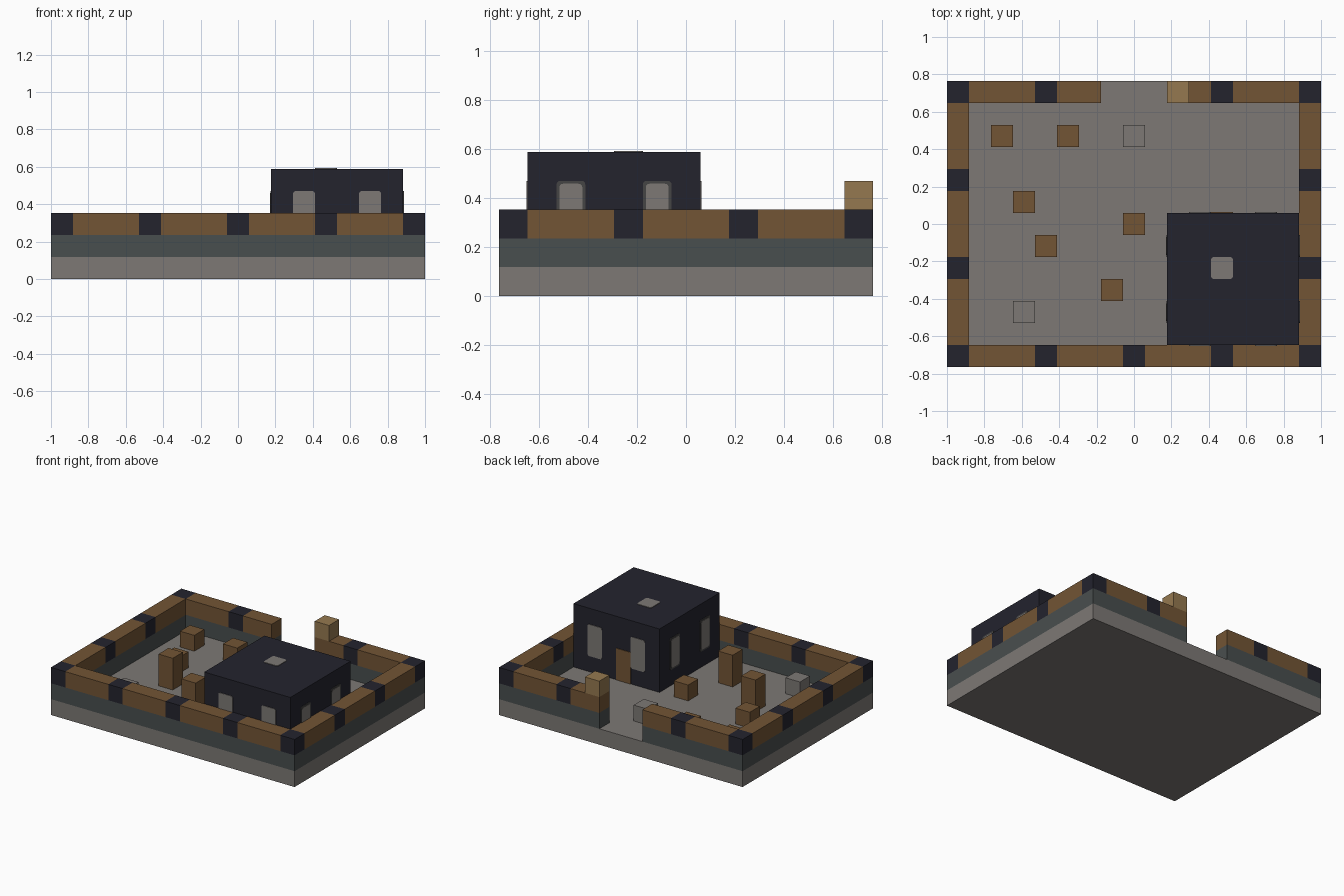
import bpy, bmesh
from mathutils import Vector

cube = bpy.data.objects.get("Cube")
if cube:
    bpy.data.objects.remove(cube, do_unlink=True)

# The model sits on a 17 x 13 grid of cubic cells
NX, NY = 17, 13
CELL = 2 / NX
PLATE = 0.004


def material(name, rgb):
    m = bpy.data.materials.new(name)
    m.use_nodes = True
    colour = (*rgb, 1)
    m.diffuse_color = colour
    m.node_tree.nodes["Principled BSDF"].inputs["Base Color"].default_value = colour
    return m


STONE = material("warm grey stone", (0.205, 0.19, 0.178))
SLATE = material("dark slate", (0.066, 0.077, 0.077))
WOOD = material("brown wood", (0.17, 0.09, 0.035))
NAVY = material("dark navy", (0.017, 0.017, 0.027))
TAN = material("pale wood", (0.3, 0.19, 0.08))
RIM = material("window rim grey", (0.06, 0.058, 0.058))


def box(name, lo, hi, mat, round_axis=None, radius=0.015):
    """Box between two corners; optionally round the edges along one axis."""
    lo, hi = Vector(lo), Vector(hi)
    bm = bmesh.new()
    bmesh.ops.create_cube(bm, size=1)
    for v in bm.verts:
        v.co = (lo + hi) / 2 + Vector(a * b for a, b in zip(v.co, hi - lo))
    if round_axis is not None:
        edges = [e for e in bm.edges
                 if abs((e.verts[0].co - e.verts[1].co).normalized()[round_axis]) > 0.9]
        bmesh.ops.bevel(bm, geom=edges, offset=radius, segments=3,
                        profile=0.5, affect='EDGES')
    mesh = bpy.data.meshes.new(name)
    bm.to_mesh(mesh)
    bm.free()
    mesh.materials.append(mat)
    obj = bpy.data.objects.new(name, mesh)
    bpy.context.collection.objects.link(obj)
    return obj


def corner(i, j, k):
    return Vector(((i - NX / 2) * CELL, (j - NY / 2) * CELL, k * CELL))


def cells(name, start, size, mat):
    """Box covering whole cells from a start cell."""
    end = [a + b for a, b in zip(start, size)]
    return box(name, corner(*start), corner(*end), mat)


def plate(name, start, size, axis, sign, mat, lift=PLATE, shrink=0, rounded=True):
    """Thin panel on one face of a block of cells."""
    lo = corner(*start)
    hi = corner(*[a + b for a, b in zip(start, size)])
    for a in range(3):
        if a != axis:
            lo[a] += shrink
            hi[a] -= shrink
    face = hi[axis] if sign > 0 else lo[axis]
    lo[axis], hi[axis] = sorted((face, face + sign * lift))
    return box(name, lo, hi, mat, axis if rounded else None)


# Ground slab
cells("ground_slab", (0, 0, 0), (NX, NY, 1), STONE)


# Perimeter wall: slate course below, wood course with dark posts above
def wall_x(name, i0, i1, j, posts):
    cells(name + "_base", (i0, j, 1), (i1 - i0, 1, 1), SLATE)
    stops = [i0 - 1] + posts + [i1]
    for a, b in zip(stops, stops[1:]):
        if b - a > 1:
            cells(name + "_beam", (a + 1, j, 2), (b - a - 1, 1, 1), WOOD)
    for p in posts:
        cells(name + "_post", (p, j, 2), (1, 1, 1), NAVY)


wall_x("front_wall", 0, NX, 0, [0, 4, 8, 12, 16])
wall_x("back_wall_right", 0, 7, 12, [0, 4])
wall_x("back_wall_left", 10, NX, 12, [12, 16])

for side, i in (("right", 0), ("left", 16)):
    cells(side + "_wall_base", (i, 1, 1), (1, 11, 1), SLATE)
    for j in (1, 5, 9):
        cells(side + "_wall_beam", (i, j, 2), (1, 3, 1), WOOD)
    for j in (4, 8):
        cells(side + "_wall_post", (i, j, 2), (1, 1, 1), NAVY)

# Marker block beside the gateway
cells("gate_block", (10, 12, 3), (1, 1, 1), TAN)

# House
cells("house", (10, 1, 1), (6, 6, 4), NAVY)
for i in (11, 14):
    for j, sign, side in ((1, -1, "front"), (6, 1, "back")):
        plate(side + "_window", (i, j, 2), (1, 1, 2), 1, sign, STONE)
for j in (2, 5):
    for i, sign, side in ((10, -1, "right"), (15, 1, "left")):
        plate(side + "_window_rim", (i, j, 2), (1, 1, 2), 0, sign, RIM)
        plate(side + "_window", (i, j, 2), (1, 1, 2), 0, sign, STONE,
              lift=PLATE * 1.5, shrink=0.012)
plate("skylight", (12, 4, 4), (1, 1, 1), 2, 1, STONE)
plate("door", (12, 6, 1), (1, 1, 2), 1, 1, WOOD, rounded=False)

# Pillars and blocks in the yard
for i, j in ((2, 10), (5, 10), (3, 7), (8, 6)):
    cells("wood_block", (i, j, 1), (1, 1, 1), WOOD)
for i, j in ((4, 5), (7, 3)):
    cells("wood_pillar", (i, j, 1), (1, 1, 2), WOOD)
for i, j in ((8, 10), (3, 2)):
    cells("stone_block", (i, j, 1), (1, 1, 1), STONE)
